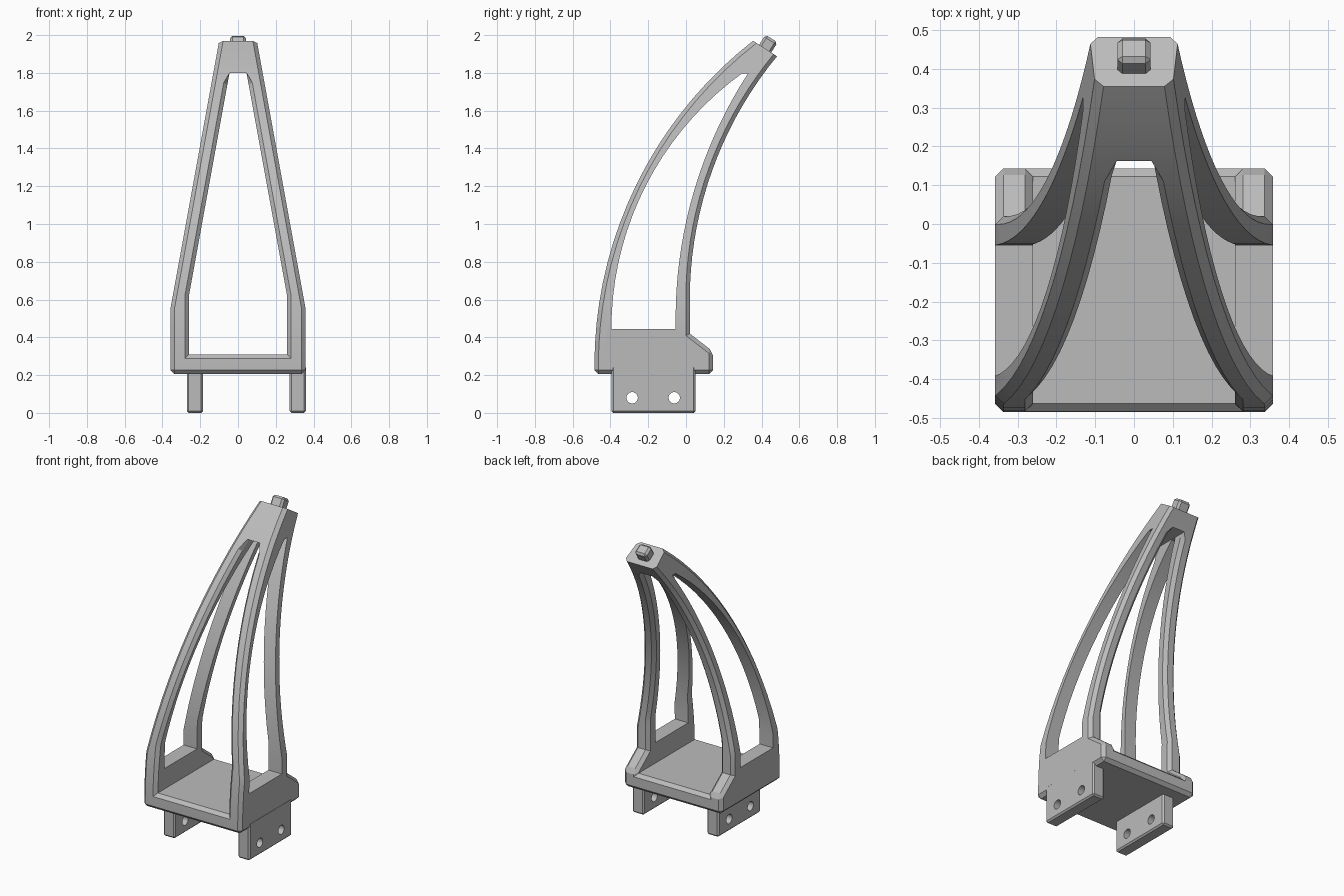
import bpy, bmesh, math
from mathutils import Matrix, Vector

if "Cube" in bpy.data.objects:
    bpy.data.objects.remove(bpy.data.objects["Cube"])

grey = bpy.data.materials.new("plain grey")
grey.use_nodes = True
colour = (0.5, 0.5, 0.5, 1)
grey.diffuse_color = colour
grey.node_tree.nodes["Principled BSDF"].inputs["Base Color"].default_value = colour


def new_object(name, bm):
    bmesh.ops.recalc_face_normals(bm, faces=bm.faces)
    mesh = bpy.data.meshes.new(name)
    bm.to_mesh(mesh)
    bm.free()
    mesh.materials.append(grey)
    obj = bpy.data.objects.new(name, mesh)
    bpy.context.collection.objects.link(obj)
    return obj


def prism(name, profile, axis, half=1.0):
    """Extrude a closed (u, z) profile along x or y, centred on zero."""
    bm = bmesh.new()
    place = (lambda u, z: (-half, u, z)) if axis == "x" else (lambda u, z: (u, -half, z))
    face = bm.faces.new([bm.verts.new(place(u, z)) for u, z in profile])
    grown = bmesh.ops.extrude_face_region(bm, geom=[face])["geom"]
    move = Vector((2 * half, 0, 0) if axis == "x" else (0, 2 * half, 0))
    bmesh.ops.translate(bm, vec=move, verts=[v for v in grown if isinstance(v, bmesh.types.BMVert)])
    return new_object(name, bm)


def box(name, size, centre, bevel, tilt=0.0):
    bm = bmesh.new()
    bmesh.ops.create_cube(bm, size=1)
    bmesh.ops.scale(bm, vec=size, verts=bm.verts)
    bmesh.ops.bevel(bm, geom=bm.edges[:], offset=bevel, segments=1, affect="EDGES")
    bmesh.ops.transform(bm, matrix=Matrix.Translation(centre) @ Matrix.Rotation(tilt, 4, "X"), verts=bm.verts)
    return new_object(name, bm)


def boolean(obj, tool, operation):
    """Apply a boolean and remove the tool."""
    mod = obj.modifiers.new("cut", "BOOLEAN")
    mod.object, mod.operation, mod.solver = tool, operation, "EXACT"
    graph = bpy.context.evaluated_depsgraph_get()
    mesh = bpy.data.meshes.new_from_object(obj.evaluated_get(graph))
    obj.modifiers.clear()
    obj.data = mesh
    bpy.data.objects.remove(tool)


def arc(start, end, steps=18):
    """Circular arc that leaves its start point straight up."""
    dy, dz = end[0] - start[0], end[1] - start[1]
    radius = (dy * dy + dz * dz) / (2 * dy)
    sweep = math.asin(dz / radius)
    angles = [sweep * i / steps for i in range(steps + 1)]
    return [(start[0] + radius * (1 - math.cos(a)), start[1] + radius * math.sin(a)) for a in angles]


def mirrored(half):
    return half + [(-u, z) for u, z in reversed(half)]


# Curved frame: side silhouette crossed with the tapering front silhouette
side = [(-0.485, 0.205)] + arc((-0.485, 0.25), (0.355, 1.97))
side += arc((0.02, 0.6), (0.482, 1.888))[::-1]
side += [(0.02, 0.42), (0.143, 0.325), (0.143, 0.205)]
frame = prism("curved_frame", side, "x")
boolean(frame, prism("front_shape", mirrored([(0.358, 0.1), (0.358, 0.55), (0.085, 2.05)]), "y"), "INTERSECT")

# Opening from front to back
opening = mirrored([(0.26, 0.31), (0.26, 0.62), (0.045, 1.8)])
boolean(frame, prism("front_opening", opening, "y"), "DIFFERENCE")

# Chamfer the outward edges, leaving the top plate and the opening's head sharp
bm = bmesh.new()
bm.from_mesh(frame.data)
bmesh.ops.remove_doubles(bm, verts=bm.verts, dist=0.0001)
top_normal = Vector((0, 0.54, 0.84))


def wants_chamfer(e):
    if len(e.link_faces) != 2 or not e.is_convex or e.calc_face_angle() < 0.9:
        return False
    a, b = (v.co for v in e.verts)
    if min(a.z, b.z) > 1.78 and abs(a.z - b.z) < 0.001:
        return False
    on_top = any(f.normal.dot(top_normal) > 0.97 for f in e.link_faces)
    return not (on_top and min(a.z, b.z) > 1.8)


bmesh.ops.bevel(bm, geom=[e for e in bm.edges if wants_chamfer(e)], offset=0.021,
                segments=1, affect="EDGES", clamp_overlap=False)
bm.to_mesh(frame.data)
bm.free()

# Curved side openings
window = arc((-0.395, 0.445), (0.296, 1.797)) + arc((-0.055, 0.5), (0.328, 1.797))[::-1]
window.append((-0.055, 0.445))
boolean(frame, prism("side_opening", window, "x"), "DIFFERENCE")

# Mounting tabs with two bolt holes each
parts = [frame]
for name, x in (("left_mounting_tab", 0.316), ("right_mounting_tab", -0.228)):
    tab = box(name, (0.086, 0.445, 0.25), (x, -0.172, 0.125), 0.01)
    for y in (-0.285, -0.062):
        ring = [2 * math.pi * i / 32 for i in range(32)]
        hole = prism("bolt_hole", [(y + 0.03 * math.cos(a), 0.08 + 0.03 * math.sin(a)) for a in ring], "x")
        boolean(tab, hole, "DIFFERENCE")
    parts.append(tab)

# Square pin on the tilted top plate
parts.append(box("top_pin", (0.086, 0.076, 0.12), (0, 0.421, 1.931), 0.013, math.radians(-32)))

for obj in bpy.context.selected_objects:
    obj.select_set(False)
for obj in parts:
    obj.select_set(True)
bpy.context.view_layer.objects.active = frame
bpy.ops.object.shade_smooth_by_angle(angle=math.radians(20))
